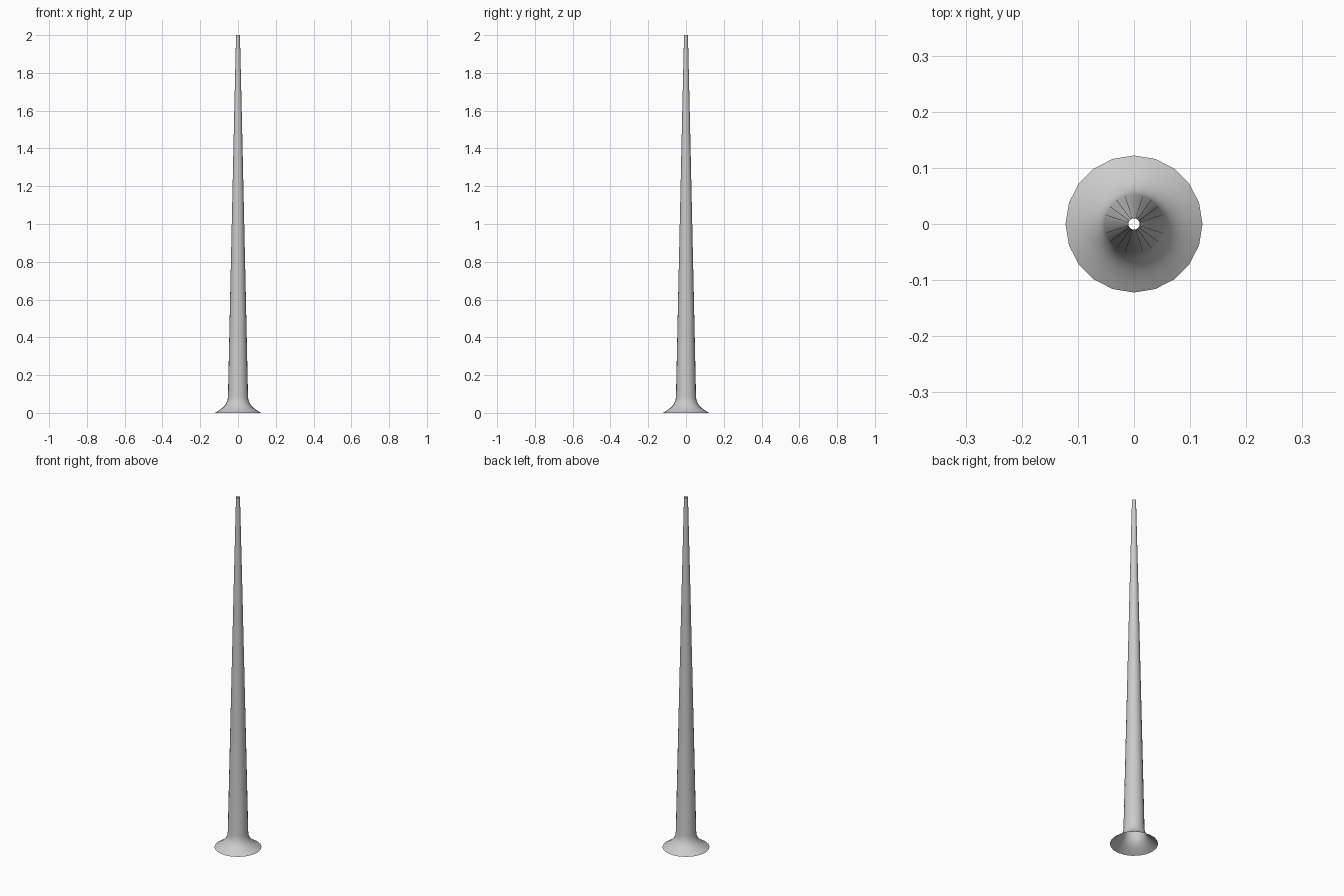
import bpy, bmesh, math

if "Cube" in bpy.data.objects:
    bpy.data.objects.remove(bpy.data.objects["Cube"])

SIDES = 20
# (radius, height) from flared bell up to the narrow tip
PROFILE = [(0.122, 0.0), (0.103, 0.012), (0.086, 0.024), (0.073, 0.036), (0.064, 0.048),
           (0.058, 0.06), (0.0545, 0.074), (0.053, 0.09), (0.043, 0.55),
           (0.033, 1.0), (0.022, 1.5), (0.012, 1.93), (0.01, 2.0)]


def lathe(name, profile, sides):
    """Open surface of revolution around z."""
    bm = bmesh.new()
    rings = [[bm.verts.new((r * math.cos(2 * math.pi * i / sides),
                            r * math.sin(2 * math.pi * i / sides), z))
              for i in range(sides)] for r, z in profile]
    for low, high in zip(rings, rings[1:]):
        for i in range(sides):
            j = (i + 1) % sides
            bm.faces.new((low[i], low[j], high[j], high[i]))
    mesh = bpy.data.meshes.new(name)
    bm.to_mesh(mesh)
    bm.free()
    obj = bpy.data.objects.new(name, mesh)
    bpy.context.collection.objects.link(obj)
    return obj


# Long straight horn, open at both ends
horn = lathe("horn_tube", PROFILE, SIDES)
bpy.context.view_layer.objects.active = horn
horn.select_set(True)
bpy.ops.object.shade_smooth_by_angle(angle=math.radians(40))
